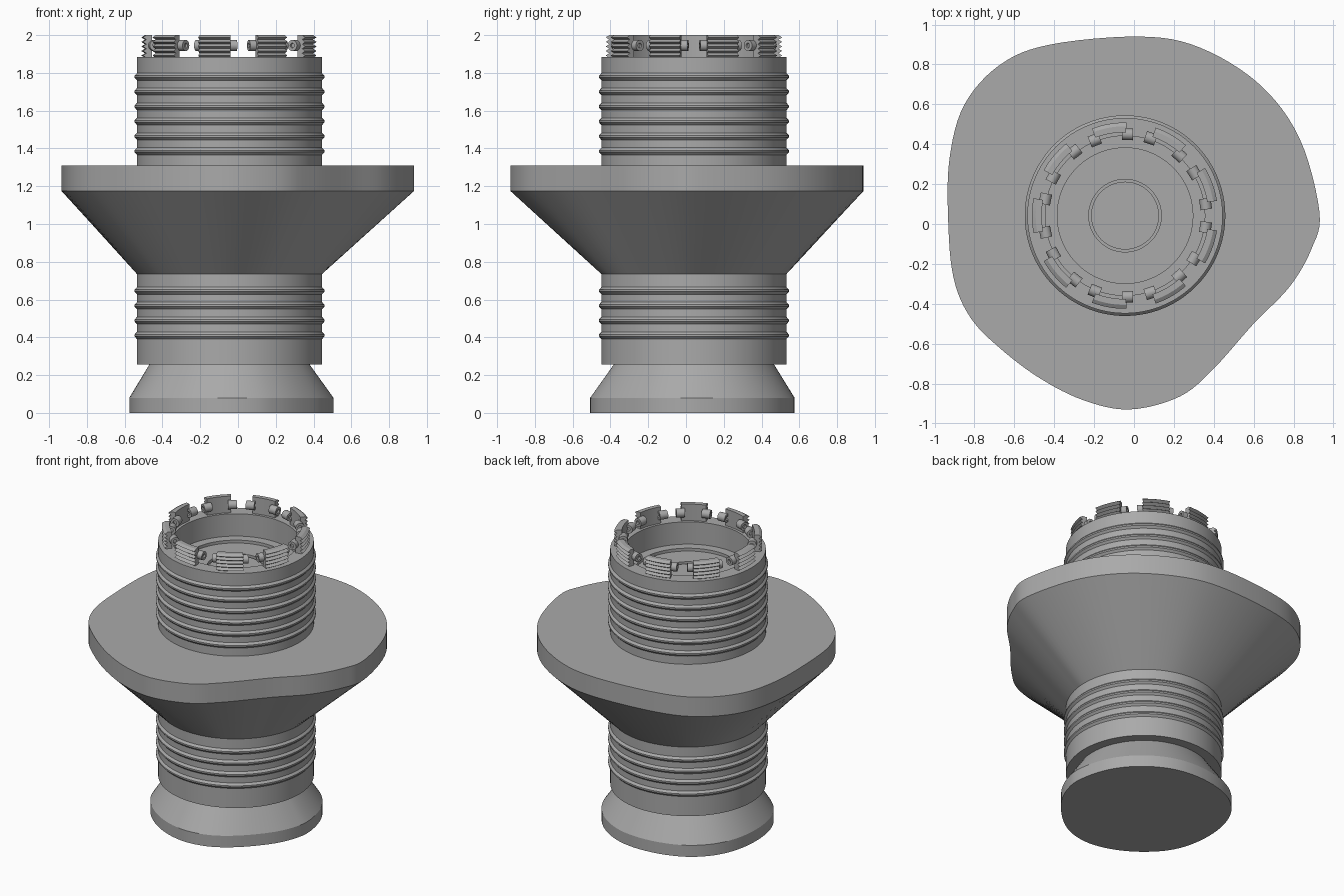
import bpy, bmesh, math
from mathutils import Vector, Matrix

cube = bpy.data.objects.get("Cube")
if cube:
    bpy.data.objects.remove(cube, do_unlink=True)

AXIS = Vector((-0.045, 0.042, 0))

grey = bpy.data.materials.new("plain grey")
grey.use_nodes = True
tone = (0.4, 0.4, 0.4, 1)
grey.diffuse_color = tone
grey.node_tree.nodes["Principled BSDF"].inputs["Base Color"].default_value = tone

# Wavy flange outline, as points around the axis
OUTLINE = [(.93, .06), (.83, .43), (.63, .70), (.33, .885), (.03, .94), (-.42, .90),
           (-.67, .80), (-.85, .60), (-.925, .33), (-.932, .02), (-.905, -.27),
           (-.82, -.47), (-.67, -.625), (-.47, -.775), (-.25, -.885), (-.02, -.93),
           (.23, -.865), (.40, -.725), (.60, -.50), (.78, -.315), (.89, -.125)]


def smooth_outline(points, steps=6):
    """Closed Catmull-Rom curve, returned as (direction, radius) pairs."""
    pts = [Vector((x, y, 0)) - AXIS for x, y in points]
    n, result = len(pts), []
    for i in range(n):
        a, b, c, d = (pts[(i + k) % n] for k in (-1, 0, 1, 2))
        for s in range(steps):
            t = s / steps
            p = 0.5 * (2 * b + (c - a) * t + (2 * a - 5 * b + 4 * c - d) * t ** 2
                       + (3 * b - a - 3 * c + d) * t ** 3)
            result.append((p.normalized(), p.length))
    return result


RAYS = smooth_outline(OUTLINE)


def finish(name, bm, angle=25):
    bmesh.ops.recalc_face_normals(bm, faces=bm.faces)
    mesh = bpy.data.meshes.new(name)
    bm.to_mesh(mesh)
    bm.free()
    mesh.materials.append(grey)
    obj = bpy.data.objects.new(name, mesh)
    bpy.context.collection.objects.link(obj)
    bpy.ops.object.select_all(action="DESELECT")
    obj.select_set(True)
    bpy.context.view_layer.objects.active = obj
    bpy.ops.object.shade_smooth_by_angle(angle=math.radians(angle))
    return obj


def loft(name, sections):
    """Stack closed sections (radius, height, waviness) and cap both ends."""
    bm = bmesh.new()
    rings = []
    for radius, z, wave in sections:
        rings.append([bm.verts.new(AXIS + d * (radius + wave * (r - radius)) + Vector((0, 0, z)))
                      for d, r in RAYS])
    n = len(RAYS)
    for low, high in zip(rings, rings[1:]):
        for i in range(n):
            j = (i + 1) % n
            bm.faces.new((low[i], low[j], high[j], high[i]))
    bm.faces.new(rings[0])
    bm.faces.new(rings[-1])
    return finish(name, bm)


def ribbed(bottom, top, first, count):
    """Cylinder wall sections with evenly spaced raised ribs."""
    wall = [(.49, bottom, 0)]
    for k in range(count):
        z = first + k * .079
        wall += [(.49, z - .019, 0), (.503, z - .005, 0), (.503, z + .005, 0), (.49, z + .019, 0)]
    return wall + [(.49, top, 0)]


# Foot: slightly wavy disc with a sloped shoulder; its outline follows the flange
wave = .22
foot = (.54 - wave * .93) / (1 - wave)
loft("foot", [(foot, 0, wave), (foot, .08, wave), (.425, .255, 0)])

# Ribbed lower collar
loft("lower_collar", ribbed(.255, .735, .41, 4))

# Flange flaring from the round collar to the wavy rim
loft("flange", [(.49, .735, 0), (1, 1.175, 1), (1, 1.31, 1)])

# Ribbed upper collar with a stepped bore and a shallow central recess
loft("upper_collar", ribbed(1.31, 1.885, 1.385, 6) + [
    (.40, 1.885, 0), (.40, 1.73, 0), (.34, 1.73, 0), (.34, 1.71, 0),
    (.182, 1.71, 0), (.182, 1.69, 0), (.17, 1.69, 0), (.17, 1.70, 0)])


# Threaded tabs around the rim
def polar(radius, angle, z):
    return AXIS + Vector((radius * math.cos(angle), radius * math.sin(angle), z))


TABS = 9
HALF = math.radians(10.8)
TEETH, LOW, HIGH = 5, 1.88, 2.0
centres = [math.radians(20) + k * math.tau / TABS for k in range(TABS)]

profile = [(.418, HIGH), (.418, LOW), (.448, LOW)]
pitch = (HIGH - LOW) / TEETH
for k in range(TEETH):
    profile += [(.467, LOW + (k + .5) * pitch), (.448, LOW + (k + 1) * pitch)]

bm = bmesh.new()
SLICES = 8
for centre in centres:
    rows = [[bm.verts.new(polar(r, centre + HALF * (2 * s / SLICES - 1), z)) for r, z in profile]
            for s in range(SLICES + 1)]
    for a, b in zip(rows, rows[1:]):
        for i in range(len(profile)):
            j = (i + 1) % len(profile)
            bm.faces.new((a[i], a[j], b[j], b[i]))
    bm.faces.new(rows[0])
    bm.faces.new(rows[-1])
finish("threaded_tabs", bm)

# Hollow-ended pegs at both ends of every tab, lying along the rim
bm = bmesh.new()
for centre in centres:
    for side in (-1, 1):
        angle = centre + side * math.radians(11.8)
        place = (Matrix.Translation(polar(.408, angle, 1.945)) @ Matrix.Rotation(angle, 4, "Z")
                 @ Matrix.Rotation(math.pi / 2, 4, "X"))
        made = bmesh.ops.create_cone(bm, cap_ends=True, segments=20, radius1=.029,
                                     radius2=.029, depth=.055, matrix=place)
        caps = [f for f in {f for v in made["verts"] for f in v.link_faces} if len(f.verts) > 4]
        bmesh.ops.inset_individual(bm, faces=caps, thickness=.016)
        bmesh.ops.inset_individual(bm, faces=caps, thickness=.001, depth=-.012)
finish("pegs", bm)
